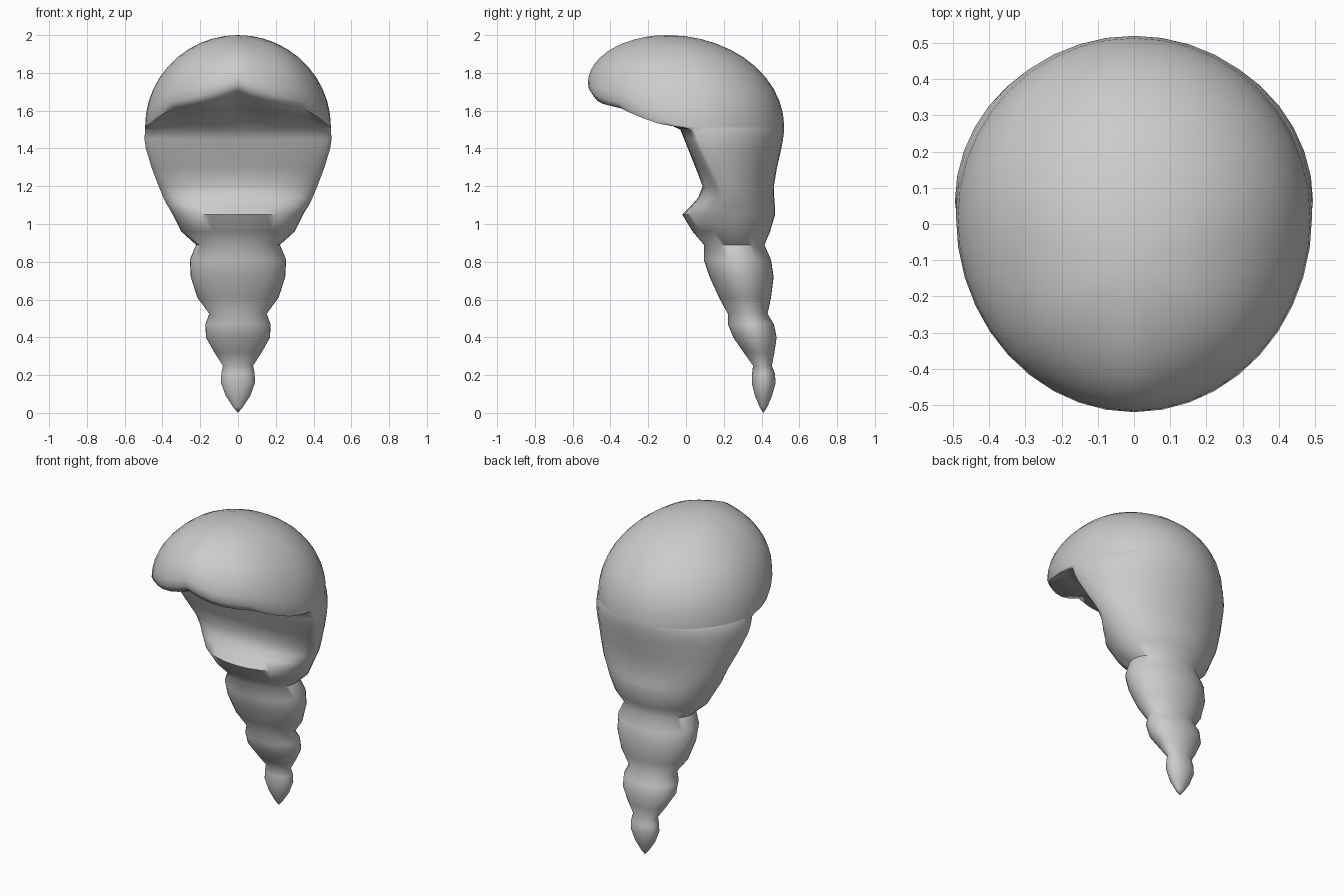
import bpy, bmesh
from math import sin, cos, pi, degrees

if "Cube" in bpy.data.objects:
    bpy.data.objects.remove(bpy.data.objects["Cube"])

SIDES = 40

# Body profile: height, front y, widest y, back y, half width
BODY = [
    (0.03, 0.39, 0.41, 0.43, 0.025), (0.09, 0.365, 0.41, 0.455, 0.065),
    (0.16, 0.348, 0.41, 0.475, 0.09), (0.21, 0.35, 0.41, 0.47, 0.088),
    (0.25, 0.355, 0.405, 0.455, 0.08), (0.32, 0.305, 0.39, 0.468, 0.125),
    (0.40, 0.25, 0.365, 0.48, 0.17), (0.47, 0.222, 0.35, 0.465, 0.172),
    (0.525, 0.222, 0.33, 0.432, 0.152), (0.61, 0.175, 0.31, 0.45, 0.215),
    (0.72, 0.125, 0.29, 0.464, 0.25), (0.81, 0.095, 0.275, 0.45, 0.255),
    (0.89, 0.095, 0.26, 0.415, 0.222), (0.96, 0.035, 0.24, 0.445, 0.3),
    (1.05, -0.02, 0.22, 0.472, 0.345), (1.10, 0.03, 0.2, 0.47, 0.375),
    (1.14, 0.065, 0.2, 0.467, 0.395), (1.20, 0.088, 0.18, 0.465, 0.42),
    (1.30, 0.05, 0.13, 0.482, 0.458), (1.40, 0.01, 0.08, 0.505, 0.488),
    (1.45, -0.01, 0.06, 0.514, 0.495), (1.50, -0.03, 0.04, 0.52, 0.492),
]
# Scalloped rim: angle from the front, rim height
RIM = [(0, 1.705), (12, 1.665), (24, 1.64), (45, 1.615), (62, 1.56), (76, 1.52), (90, 1.51)]


def section(z, front, mid, back, half):
    """Ring of two half ellipses; the first half is the front."""
    pts = []
    for i in range(SIDES):
        a = 2 * pi * i / SIDES
        depth = mid - front if a <= pi else back - mid
        pts.append((half * cos(a), mid - depth * sin(a), z))
    return pts


def rim_height(a):
    d = min(90, abs(90 - degrees(a)))
    for (d0, z0), (d1, z1) in zip(RIM, RIM[1:]):
        if d <= d1:
            return z0 + (z1 - z0) * (d - d0) / (d1 - d0)


rings = [section(*row) for row in BODY]

# Overhanging brim: underside, lip and outer edge
neck = rings[-1]
edge, lip, under = [], [], []
for i, (x, y, z) in enumerate(section(0, -0.52, 0.02, 0.52, 0.492)):
    f = max(0, sin(2 * pi * i / SIDES))
    h = rim_height(2 * pi * i / SIDES)
    edge.append((x, y, h + 0.035 * f + 0.004))
    lip.append((x * (1 - 0.03 * f), y * (1 - 0.05 * f), h))
    n = neck[i]
    under.append(((n[0] + lip[i][0]) / 2, (n[1] + lip[i][1]) / 2, (n[2] + h) / 2 + 0.02 * f))
rings += [under, lip, edge]

# Domed top
APEX = (0, -0.1, 2)
for k in range(1, 11):
    s = pi / 2 * k / 11
    rings.append([(x * cos(s), APEX[1] + (y - APEX[1]) * cos(s), z + (2 - z) * sin(s))
                  for x, y, z in edge])

# Skin the rings and close both tips
bm = bmesh.new()
loops = [[bm.verts.new(p) for p in ring] for ring in rings]
bottom, top = bm.verts.new((0, 0.41, 0)), bm.verts.new(APEX)
for i in range(SIDES):
    j = (i + 1) % SIDES
    for a, b in zip(loops, loops[1:]):
        bm.faces.new((a[i], a[j], b[j], b[i]))
    bm.faces.new((bottom, loops[0][j], loops[0][i]))
    bm.faces.new((top, loops[-1][i], loops[-1][j]))
bmesh.ops.recalc_face_normals(bm, faces=bm.faces)
mesh = bpy.data.meshes.new("ringed_shell")
bm.to_mesh(mesh)
bm.free()
shell = bpy.data.objects.new("ringed_shell", mesh)
bpy.context.collection.objects.link(shell)

grey = bpy.data.materials.new("plain_grey")
grey.use_nodes = True
grey.diffuse_color = (0.6, 0.6, 0.6, 1)
grey.node_tree.nodes["Principled BSDF"].inputs["Base Color"].default_value = (0.6, 0.6, 0.6, 1)
mesh.materials.append(grey)

bpy.context.view_layer.objects.active = shell
shell.select_set(True)
bpy.ops.object.shade_smooth_by_angle(angle=pi / 3)
